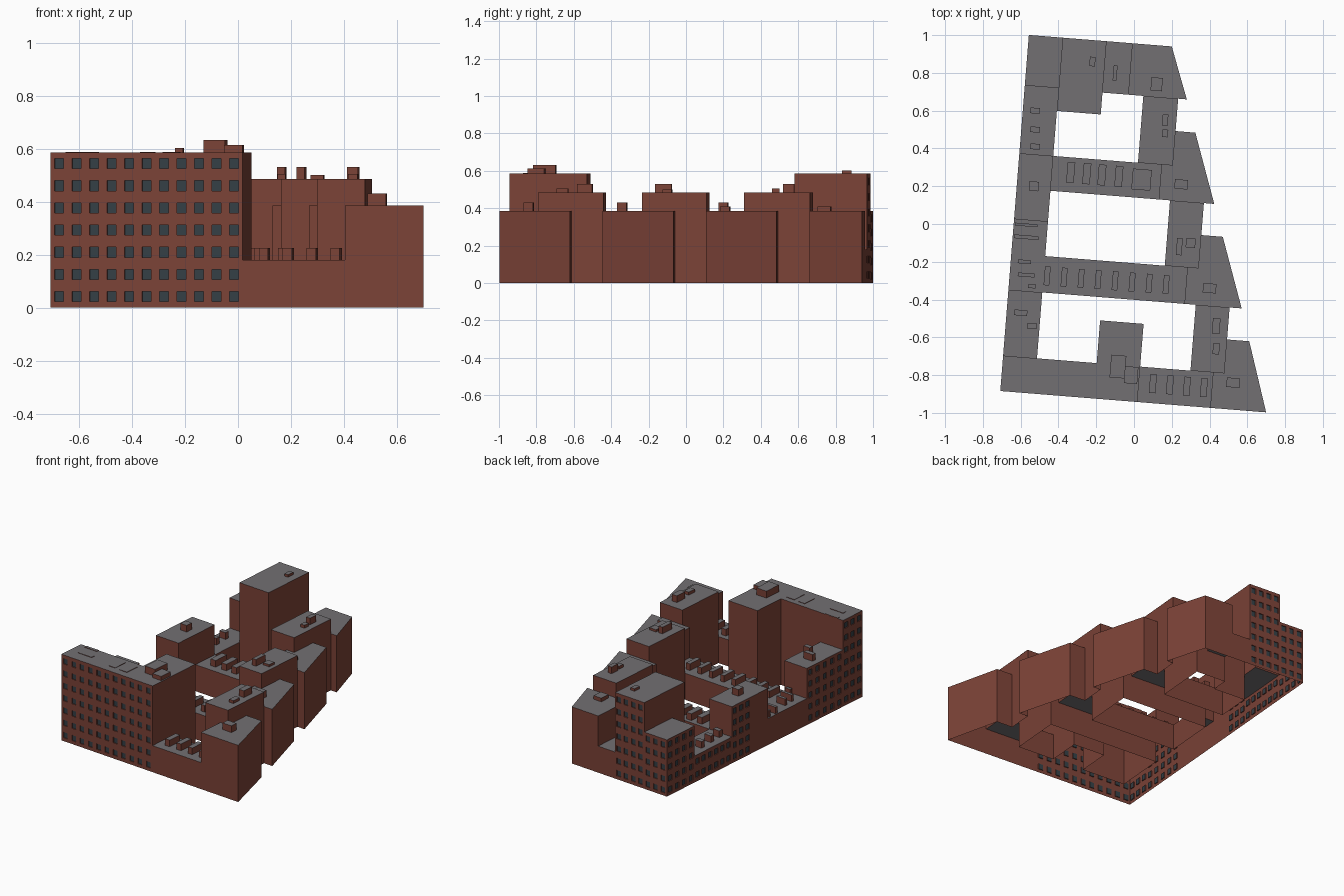
import bpy, bmesh, math
from mathutils import Vector, Matrix

if "Cube" in bpy.data.objects:
    bpy.data.objects.remove(bpy.data.objects["Cube"])

ANG = math.atan2(0.08, 0.9968)          # the whole complex is turned slightly
ROT = Matrix.Rotation(-ANG, 4, 'Z')


def material(name, rgb):
    m = bpy.data.materials.new(name)
    m.diffuse_color = (*rgb, 1)
    m.use_nodes = True
    m.node_tree.nodes["Principled BSDF"].inputs["Base Color"].default_value = m.diffuse_color
    return m


MATS = [material("brick", (0.20, 0.055, 0.038)),
        material("roof_grey", (0.17, 0.16, 0.17)),
        material("window_glass", (0.035, 0.05, 0.06))]
BRICK, ROOF, GLASS = 0, 1, 2


def rect(u0, v0, u1, v1):
    return [(u0, v0), (u1, v0), (u1, v1), (u0, v1)]


L, I, F, B = -0.635, -0.455, -0.938, 0.953      # left, inner left, front, back lines
LOW, MID, HIGH, TALL = 0.18, 0.385, 0.485, 0.585

# name: (counter-clockwise outline, height, window sides)
BLOCKS = {
    "front_tall_block": ([(L, F), (.093, F), (.093, -.523), (-.138, -.523),
                          (-.138, -.75), (L, -.75)], TALL, "SW"),
    "front_low_bar": (rect(.093, F, .48, -.75), LOW, ""),
    "front_wedge": ([(.48, F), (.777, F), (.658, -.57), (.54, -.57),
                     (.54, -.75), (.48, -.75)], MID, ""),
    "right_block_front": (rect(.36, -.75, .54, -.40), HIGH, ""),
    "left_block_front": (rect(L, -.75, I, -.40), MID, "W"),
    "left_low_middle": (rect(L, -.40, I, -.025), LOW, ""),
    "bar_middle": (rect(I, -.40, .30, -.207), LOW, ""),
    "second_wedge": ([(.30, -.40), (.604, -.40), (.474, -.03), (.36, -.03),
                      (.36, -.207), (.30, -.207)], MID, ""),
    "right_block_middle": (rect(.18, -.207, .36, .14), HIGH, ""),
    "left_block_plain": (rect(L, -.025, I, .14), MID, ""),
    "left_block_middle": (rect(L, .14, I, .325), MID, "W"),
    "bar_back": (rect(I, .14, .12, .325), LOW, ""),
    "third_wedge": ([(.12, .14), (.415, .14), (.285, .508), (.18, .508),
                     (.18, .325), (.12, .325)], MID, ""),
    "right_block_back": (rect(-.005, .325, .18, .68), HIGH, ""),
    "left_low_back": (rect(L, .325, I, .685), LOW, "W"),
    "corner_block": (rect(L, .685, I, B), MID, "WN"),
    "back_tower": (rect(I, .564, -.222, B), TALL, "N"),
    "back_low_bar": (rect(-.222, .68, -.086, B), LOW, ""),
    "back_wedge": ([(-.086, .68), (.226, .68), (.124, B), (-.086, B)], MID, ""),
}


def inside(p, poly):
    hit = False
    for (x0, y0), (x1, y1) in zip(poly, poly[1:] + poly[:1]):
        if (y0 > p.y) != (y1 > p.y) and p.x < x0 + (p.y - y0) * (x1 - x0) / (y1 - y0):
            hit = not hit
    return hit


def roof_at(p):
    return max([h for poly, h, _ in BLOCKS.values() if inside(p, poly)], default=0)


def quad(bm, pts, mat):
    f = bm.faces.new([bm.verts.new(p) for p in pts])
    f.material_index = mat


def wall(bm, a, b, z0, z1, windows):
    d = (b - a).normalized()
    length = (b - a).length
    inward = Vector((-d.y, d.x, 0)) * 0.006

    def at(s, z):
        return Vector((a.x + d.x * s, a.y + d.y * s, z))

    def cuts(size, pitch, width):
        n = max(1, round(size / pitch))
        mids = [(i + .5) * size / n for i in range(n)]
        return [0] + [m + k * width / 2 for m in mids for k in (-1, 1)] + [size]

    if not windows:
        quad(bm, [at(0, z0), at(length, z0), at(length, z1), at(0, z1)], BRICK)
        return
    ss, zs = cuts(length, .065, .033), cuts(z1, .0836, .038)
    for i in range(len(ss) - 1):
        for j in range(len(zs) - 1):
            c = [at(ss[i], zs[j]), at(ss[i + 1], zs[j]),
                 at(ss[i + 1], zs[j + 1]), at(ss[i], zs[j + 1])]
            if i % 2 and j % 2:         # recessed pane with reveals
                r = [p + inward for p in c]
                quad(bm, r, GLASS)
                for k in range(4):
                    n = (k + 1) % 4
                    quad(bm, [c[k], c[n], r[n], r[k]], BRICK)
            else:
                quad(bm, c, BRICK)


def finish(bm, name):
    bmesh.ops.remove_doubles(bm, verts=bm.verts, dist=1e-5)
    me = bpy.data.meshes.new(name)
    bm.to_mesh(me)
    bm.free()
    for m in MATS:
        me.materials.append(m)
    ob = bpy.data.objects.new(name, me)
    ob.matrix_world = ROT
    bpy.context.collection.objects.link(ob)


# Building blocks: flat roof, walls only where they stand free of a neighbour
ALL_PTS = [Vector(p) for poly, _, _ in BLOCKS.values() for p in poly]
for name, (poly, h, sides) in BLOCKS.items():
    bm = bmesh.new()
    quad(bm, [(u, v, h) for u, v in poly], ROOF)
    for a, b in zip(poly, poly[1:] + poly[:1]):
        a, b = Vector(a), Vector(b)
        d = b - a
        size = d.length
        d.normalize()
        out = Vector((d.y, -d.x))
        stops = {0.0, round(size, 4)}
        for p in ALL_PTS:
            s = (p - a).dot(d)
            if abs((p - a).dot(out)) < .002 and .002 < s < size - .002:
                stops.add(round(s, 4))
        stops = sorted(stops)
        for s0, s1 in zip(stops, stops[1:]):
            base = roof_at(a + d * (s0 + s1) / 2 + out * .004)
            if base >= h:
                continue
            face = "W" if out.x < -.9 and abs(a.x - L) < .01 else \
                   "N" if out.y > .9 and abs(a.y - B) < .01 else \
                   "S" if out.y < -.9 and abs(a.y - F) < .01 else "-"
            wall(bm, a + d * s0, a + d * s1, base, h, base == 0 and face in sides)
    finish(bm, name)

# Roof boxes and skylights: x, y, width, depth, height above roof
BOXES = [(x, .262 - .08 * (x + .2), .04, .11, .045) for x in (-.335, -.25, -.17, -.08)]
BOXES += [(-.46 + .09 * i, -.275 - .0065 * i, .03, .1, .045) for i in range(8)]
BOXES += [(.1 + .09 * i, -.845 - .007 * i, .035, .1, .045) for i in range(4)]
BOXES += [(-.525, y, .05, .03, .045) for y in (.6, .5, .41)]
BOXES += [
    (.04, .235, .10, .11, .045),
    (-.57, -.005, .12, .015, .045), (-.57, -.07, .13, .02, .045),
    (-.58, -.2, .07, .02, .045), (-.57, -.27, .09, .02, .045), (-.54, -.33, .04, .02, .045),
    (-.6, -.47, .07, .03, .045), (-.54, -.54, .05, .03, .045), (-.53, .2, .05, .05, .045),
    (.165, .55, .03, .06, .045), (.165, .48, .03, .04, .02),
    (.24, -.12, .03, .09, .045), (.3, -.1, .05, .05, .015),
    (.435, -.54, .04, .08, .045), (.435, -.66, .035, .06, .02),
    (.25, .21, .07, .05, .025), (.4, -.34, .07, .05, .045),
    (.525, -.84, .07, .05, .045), (.12, .74, .06, .07, .025),
    (-.1, .8, .02, .08, .03), (-.22, .86, .03, .05, .017),
    (-.085, -.755, .08, .12, .047), (-.015, -.8, .07, .09, .028),
    (-.34, -.81, .05, .1, .003), (-.25, -.82, .06, .1, .003),
    (-.58, -.8, .11, .03, .003), (-.6, -.715, .1, .02, .003),
]
bm = bmesh.new()
for x, y, w, dp, hh in BOXES:
    c = ROT.inverted() @ Vector((x, y, 0))
    z = roof_at(c.xy)
    pts = [(c.x + i * w / 2, c.y + j * dp / 2) for i, j in ((-1, -1), (1, -1), (1, 1), (-1, 1))]
    quad(bm, [(*p, z + hh) for p in pts], ROOF)
    for k in range(4):
        wall(bm, Vector(pts[k]), Vector(pts[(k + 1) % 4]), z, z + hh, False)
finish(bm, "roof_boxes")
